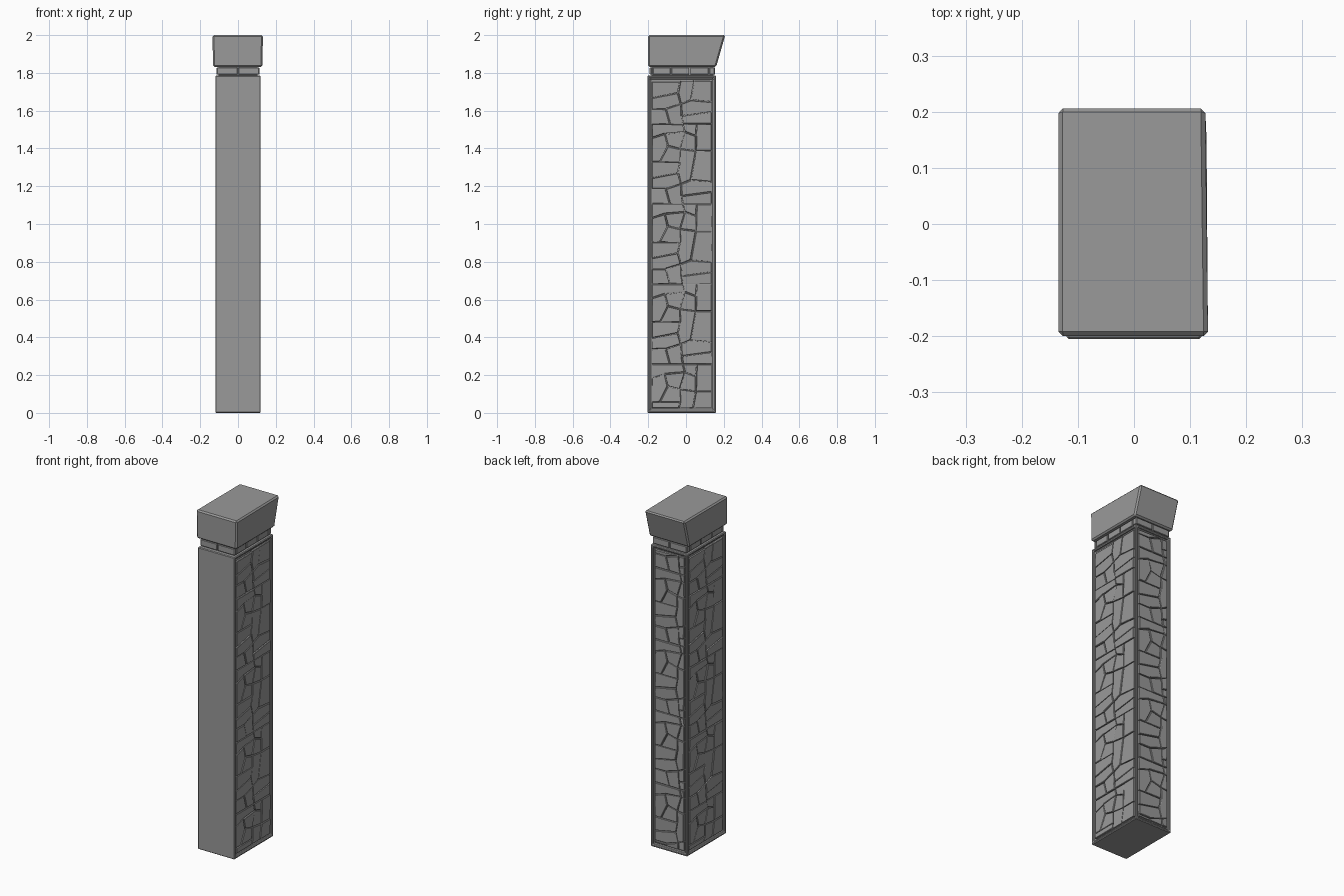
import bpy, bmesh, random
from mathutils import Vector

random.seed(4)
if "Cube" in bpy.data.objects:
    bpy.data.objects.remove(bpy.data.objects["Cube"])

stone_grey = bpy.data.materials.new("stone_grey")
stone_grey.use_nodes = True
GREY = (0.32, 0.32, 0.32, 1)
stone_grey.diffuse_color = GREY
stone_grey.node_tree.nodes["Principled BSDF"].inputs["Base Color"].default_value = GREY

UP = Vector((0, 0, 1))
LEFT, RIGHT, FRONT, BACK = -0.12, 0.12, -0.205, 0.16
TOP, BASE = 1.785, 0.005
RIM, RECESS = 0.02, 0.014


def finish(bm, name, bevel=0):
    mesh = bpy.data.meshes.new(name)
    bm.to_mesh(mesh)
    bm.free()
    mesh.materials.append(stone_grey)
    obj = bpy.data.objects.new(name, mesh)
    bpy.context.collection.objects.link(obj)
    if bevel:
        mod = obj.modifiers.new("worn_edges", "BEVEL")
        mod.width, mod.segments = bevel, 1
    return obj


def add_box(bm, x0, x1, y0, y1, z0, z1):
    verts = bmesh.ops.create_cube(bm, size=1)["verts"]
    for v in verts:
        v.co = Vector((x1 if v.co.x > 0 else x0,
                       y1 if v.co.y > 0 else y0,
                       z1 if v.co.z > 0 else z0))
    return verts


# Shaft: plain front, framed recesses on the other three sides
bm = bmesh.new()
add_box(bm, LEFT, RIGHT, FRONT, BACK, 0, TOP)
bm.normal_update()
sides = [f for f in bm.faces if abs(f.normal.x) > 0.5 or f.normal.y > 0.5]
for face in sides:
    bmesh.ops.inset_individual(bm, faces=[face], thickness=RIM)
    bmesh.ops.inset_individual(bm, faces=[face], thickness=0.003, depth=-RECESS)
shaft = finish(bm, "shaft")
mod = shaft.modifiers.new("worn_edges", "BEVEL")
mod.width, mod.segments = 0.004, 1

# Repeating stone motif: named joints and the stones between them
joints = dict(a=(0, 80), b=(31, 80), c=(45, 80), d=(60, 80), e=(0, 66), f=(13, 70),
              g=(33, 72), h=(44, 68), i=(16, 58), j=(28, 55), k=(44, 53), l=(60, 53),
              m=(0, 42), n=(8, 42), o=(28, 42), p=(26, 31), q=(0, 26), r=(29, 20),
              s=(14, 15), t=(0, 15), u=(0, 0), v=(18, 0), w=(31, 0), x=(60, 0),
              y=(39, 24), z=(60, 22), A=(60, 12), B=(30, 8))
stones = ("abgfe efinm fgji ijon bchg cdlkh ghkj mopq qprst "
          "tsvu srBwv jkyrpo klzy ryzAB BAxw").split()
UNIT = 0.0053


def stone_panel(name, corner, across, width, shift):
    """Lay the motif up one recess, crop it, then raise each stone."""
    out = across.cross(UP)
    bm = bmesh.new()
    period = 80 * UNIT
    for tile in range(-1, 6):
        for stone in stones:
            ring = []
            for key in reversed(stone):
                ju, jv = joints[key]
                ring.append(bm.verts.new(corner + across * (ju * UNIT + 0.001)
                                         + UP * (jv * UNIT + shift + tile * period)))
            bm.faces.new(ring)
    low, high = BASE + RIM, TOP - RIM - 0.005
    edge = corner + across * width
    for point, normal in ((UP * low, -UP), (UP * high, UP), (edge, across)):
        geom = bm.verts[:] + bm.edges[:] + bm.faces[:]
        bmesh.ops.bisect_plane(bm, geom=geom, plane_co=point, plane_no=normal,
                               clear_outer=True)
    # Drop slivers left by the cropping
    thin = [f for f in bm.faces if f.calc_area() / f.calc_perimeter() < 0.006]
    bmesh.ops.delete(bm, geom=thin, context="FACES")
    bm.normal_update()
    faces = bm.faces[:]
    gaps = bmesh.ops.inset_individual(bm, faces=faces, thickness=0.0025)["faces"]
    bmesh.ops.delete(bm, geom=gaps, context="FACES")
    for face in faces:
        rise = random.uniform(0.007, 0.011)
        bmesh.ops.inset_individual(bm, faces=[face], thickness=0.0005, depth=rise)
        bmesh.ops.inset_individual(bm, faces=[face], thickness=0.003, depth=0.002)
        # Tilt each top slightly
        lean = random.choice(face.verts[:])
        lean.co -= out * 0.003
    return finish(bm, name)


inset = RIM + 0.003
depth = BACK - FRONT - 2 * inset
breadth = RIGHT - LEFT - 2 * inset
X, Y = Vector((1, 0, 0)), Vector((0, 1, 0))
stone_panel("right_stones", Vector((RIGHT - RECESS, FRONT + inset, 0)), Y, depth, -0.166)
stone_panel("left_stones", Vector((LEFT + RECESS, BACK - inset, 0)), -Y, depth, -0.166)
stone_panel("back_stones", Vector((RIGHT - inset, BACK - RECESS, 0)), -X, breadth, -0.04)

# Neck: recessed core with a course of small bricks
bm = bmesh.new()
add_box(bm, -0.104, 0.104, -0.182, 0.145, TOP - 0.01, 1.84)
finish(bm, "neck_core")

bm = bmesh.new()
Z0, Z1, GAP = 1.791, 1.828, 0.003
cuts_y = [-0.192, -0.178, -0.08, 0.02, 0.122, 0.154]
cuts_x = [-0.113, 0.0, 0.113]
for y0, y1 in zip(cuts_y, cuts_y[1:]):
    for x0, x1 in ((-0.113, -0.1), (0.1, 0.113)):
        add_box(bm, x0, x1, y0 + GAP, y1 - GAP, Z0, Z1)
for x0, x1 in zip(cuts_x, cuts_x[1:]):
    for y0, y1 in ((-0.192, -0.178), (0.14, 0.154)):
        add_box(bm, x0 + GAP, x1 - GAP, y0, y1, Z0, Z1)
finish(bm, "neck_bricks", 0.002)

# Cap: block whose back flares outward toward the top
bm = bmesh.new()
for v in add_box(bm, -0.135, 0.132, -0.2, 0.208, 1.832, 2.0):
    if v.co.z < 1.9:
        v.co.x *= 0.98
        if v.co.y > 0:
            v.co.y = 0.16
    elif v.co.x > 0 and v.co.y > 0:
        v.co.x -= 0.005
finish(bm, "cap", 0.008)
